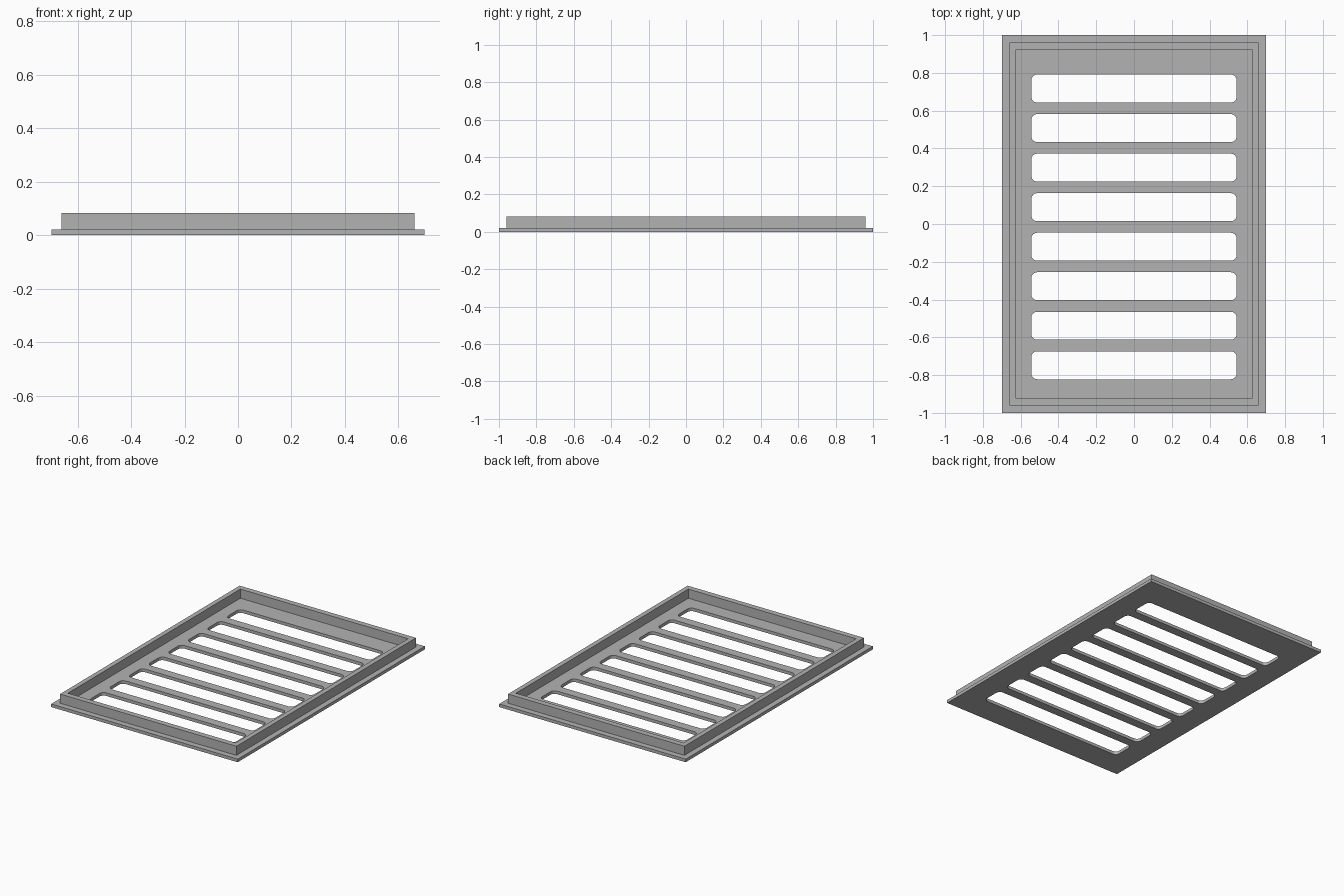
import bpy
import bmesh
from math import cos, sin, pi

cube = bpy.data.objects.get("Cube")
if cube:
    bpy.data.objects.remove(cube, do_unlink=True)

PLATE = (0.698, 1.0)
RIM_OUTER = (0.66, 0.96)
RIM_INNER = (0.628, 0.922)
PLATE_TOP, RIM_TOP = 0.021, 0.083
SLOT_HALF = (0.543, 0.074)
SLOT_RADIUS = 0.03
SLOT_COUNT, SLOT_PITCH, SLOT_FIRST = 8, 0.2093, -0.748

grey = bpy.data.materials.new("plain grey")
grey.use_nodes = True
colour = (0.45, 0.45, 0.45, 1)
grey.diffuse_color = colour
grey.node_tree.nodes["Principled BSDF"].inputs["Base Color"].default_value = colour


def rectangle(half, centre_y=0, radius=0, steps=6):
    """Outline of a rectangle, with rounded corners if a radius is given."""
    hx, hy = half[0] - radius, half[1] - radius
    points = []
    for corner, (sx, sy) in enumerate([(1, 1), (-1, 1), (-1, -1), (1, -1)]):
        for i in range(steps + 1 if radius else 1):
            a = (corner + i / steps) * pi / 2
            points.append((sx * hx + radius * cos(a),
                           centre_y + sy * hy + radius * sin(a)))
    return points


def pierced_slab(name, outlines, bottom, top):
    """Solid slab: the first outline is the border, the others are holes."""
    bm = bmesh.new()
    for outline in outlines:
        verts = [bm.verts.new((x, y, bottom)) for x, y in outline]
        for a, b in zip(verts, verts[1:] + verts[:1]):
            bm.edges.new((a, b))
    bmesh.ops.triangle_fill(bm, edges=bm.edges[:], use_beauty=True, normal=(0, 0, 1))
    result = bmesh.ops.extrude_face_region(bm, geom=bm.faces[:], use_keep_orig=True)
    raised = [v for v in result["geom"] if isinstance(v, bmesh.types.BMVert)]
    bmesh.ops.translate(bm, verts=raised, vec=(0, 0, top - bottom))
    bmesh.ops.recalc_face_normals(bm, faces=bm.faces[:])
    mesh = bpy.data.meshes.new(name)
    bm.to_mesh(mesh)
    bm.free()
    mesh.materials.append(grey)
    obj = bpy.data.objects.new(name, mesh)
    bpy.context.collection.objects.link(obj)
    return obj


# Base plate with a column of rounded slots
slots = [rectangle(SLOT_HALF, SLOT_FIRST + i * SLOT_PITCH, SLOT_RADIUS)
         for i in range(SLOT_COUNT)]
pierced_slab("slotted_plate", [rectangle(PLATE)] + slots, 0, PLATE_TOP)

# Raised rim standing on the plate
pierced_slab("raised_rim", [rectangle(RIM_OUTER), rectangle(RIM_INNER)],
             PLATE_TOP, RIM_TOP)
